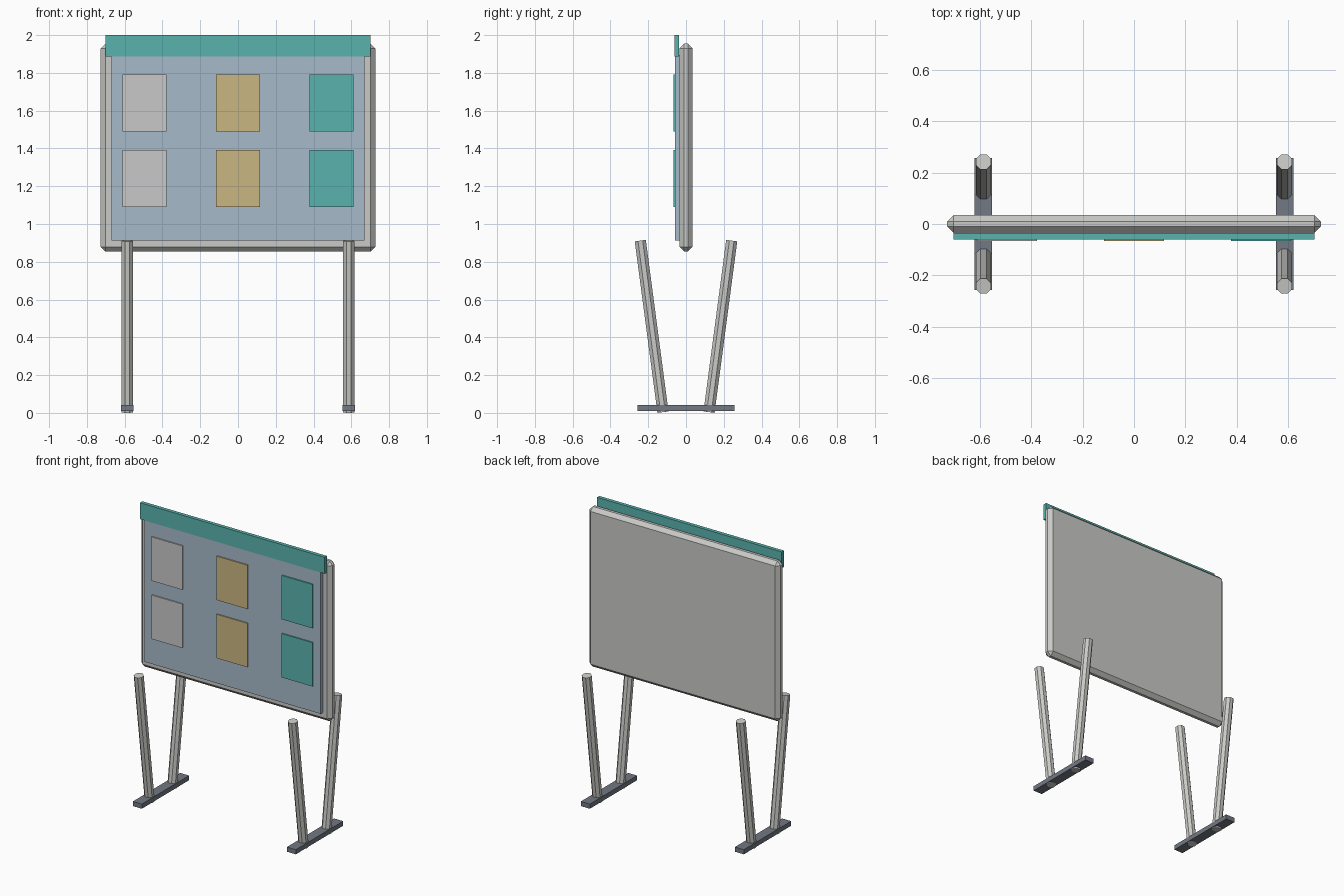
import bpy
import bmesh
from mathutils import Vector, Matrix

cube = bpy.data.objects.get("Cube")
if cube:
    bpy.data.objects.remove(cube, do_unlink=True)


def material(name, r, g, b):
    m = bpy.data.materials.new(name)
    m.use_nodes = True
    m.diffuse_color = (r, g, b, 1)
    m.node_tree.nodes["Principled BSDF"].inputs["Base Color"].default_value = (r, g, b, 1)
    return m


metal = material("light grey metal", 0.59, 0.59, 0.57)
paper = material("paper white", 0.58, 0.58, 0.58)
blue = material("pale blue panel", 0.39, 0.49, 0.59)
teal = material("teal", 0.10, 0.45, 0.42)
gold = material("sand yellow", 0.59, 0.47, 0.22)
dark = material("slate grey", 0.17, 0.19, 0.23)


def finish(bm, name, mat):
    mesh = bpy.data.meshes.new(name)
    bm.to_mesh(mesh)
    bm.free()
    mesh.materials.append(mat)
    obj = bpy.data.objects.new(name, mesh)
    bpy.context.collection.objects.link(obj)
    return obj


def box(name, mat, low, high, bevel=0):
    """Box between two corners, with optional flat chamfers."""
    low, high = Vector(low), Vector(high)
    bm = bmesh.new()
    bmesh.ops.create_cube(bm, size=1)
    bmesh.ops.scale(bm, vec=high - low, verts=bm.verts)
    bmesh.ops.translate(bm, vec=(low + high) / 2, verts=bm.verts)
    if bevel:
        bmesh.ops.bevel(bm, geom=bm.edges[:], offset=bevel, segments=1,
                        profile=0.5, affect='EDGES')
    return finish(bm, name, mat)


def rod(name, mat, start, end, radius):
    """Eight-sided rod with flat sides facing sideways."""
    start, end = Vector(start), Vector(end)
    axis = end - start
    bm = bmesh.new()
    bmesh.ops.create_cone(bm, cap_ends=True, segments=8, radius1=radius,
                          radius2=radius, depth=axis.length)
    spin = Matrix.Rotation(0.3927, 4, 'Z')
    tilt = Vector((0, 0, 1)).rotation_difference(axis).to_matrix().to_4x4()
    place = Matrix.Translation((start + end) / 2)
    bmesh.ops.transform(bm, matrix=place @ tilt @ spin, verts=bm.verts)
    return finish(bm, name, mat)


# Board, display panel and header strip
box("board_frame", metal, (-0.727, -0.035, 0.854), (0.727, 0.035, 1.955), 0.025)
box("display_panel", blue, (-0.67, -0.058, 0.913), (0.67, -0.03, 1.895))
box("header_strip", teal, (-0.702, -0.061, 1.887), (0.702, -0.036, 2.0))

# Posters, two rows of three
for x, mat, column in ((-0.495, paper, "left"), (0, gold, "middle"), (0.495, teal, "right")):
    for z, row in ((1.64, "upper"), (1.24, "lower")):
        box(f"poster_{row}_{column}", mat,
            (x - 0.117, -0.066, z - 0.151), (x + 0.117, -0.057, z + 0.151))

# Feet and splayed legs
for sx, side in ((1, "left"), (-1, "right")):
    x = sx * 0.586
    box(f"foot_{side}", dark, (x - 0.034, -0.257, 0.01), (x + 0.034, 0.257, 0.042))
    for sy, end in ((-1, "front"), (1, "back")):
        rod(f"{end}_leg_{side}", metal,
            (x, sy * 0.122, 0.004), (x, sy * 0.242, 0.912), 0.032)
